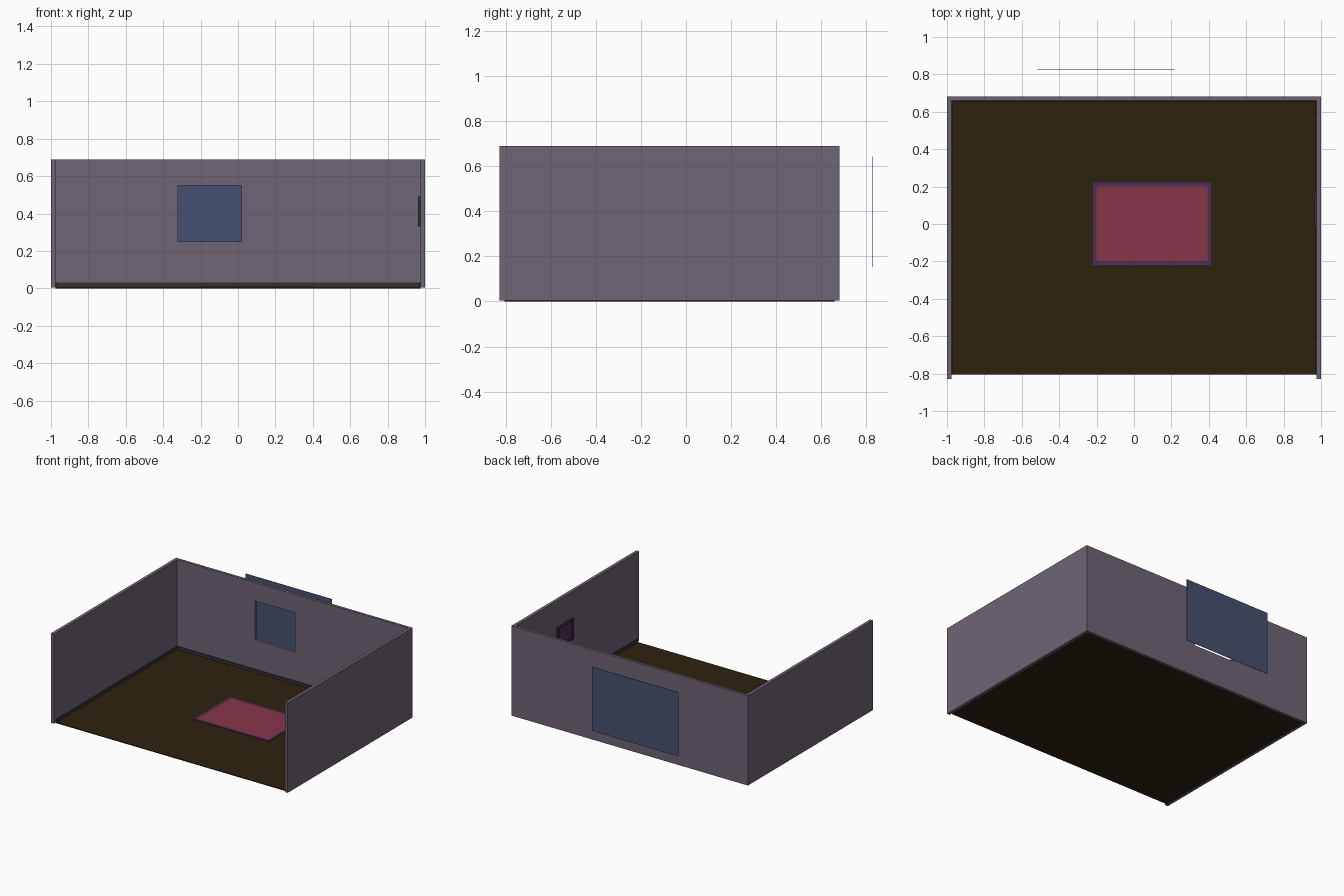
import bpy, bmesh

if "Cube" in bpy.data.objects:
    bpy.data.objects.remove(bpy.data.objects["Cube"])


def material(name, rgb):
    # sRGB 0-255 to linear
    m = bpy.data.materials.new(name)
    lin = [(c / 255 / 12.92) if c < 10 else ((c / 255 + 0.055) / 1.055) ** 2.4 for c in rgb]
    m.diffuse_color = (*lin, 1)
    m.use_nodes = True
    m.node_tree.nodes["Principled BSDF"].inputs["Base Color"].default_value = m.diffuse_color
    return m


WALL = material("mauve wall", (112, 101, 118))
FLOOR = material("dark brown wood", (47, 34, 15))
TRIM = material("charcoal trim", (54, 49, 51))
SKY = material("night blue", (70, 81, 113))
RED = material("rug red", (137, 54, 74))
PURPLE = material("deep purple", (78, 46, 88))


def finish(name, bm, mat):
    bmesh.ops.recalc_face_normals(bm, faces=bm.faces)
    me = bpy.data.meshes.new(name)
    bm.to_mesh(me)
    bm.free()
    me.materials.append(mat)
    ob = bpy.data.objects.new(name, me)
    bpy.context.collection.objects.link(ob)
    return ob


def box(name, x, y, z, mat):
    bm = bmesh.new()
    bmesh.ops.create_cube(bm, size=1)
    for v in bm.verts:
        v.co = [r[0] if c < 0 else r[1] for c, r in zip(v.co, (x, y, z))]
    return finish(name, bm, mat)


def ring(name, axis, depth, outer, inner, mat):
    """Rectangular slab with a rectangular hole; rects are (u0, u1, v0, v1)."""
    bm = bmesh.new()

    def loop(rect, d):
        u0, u1, v0, v1 = rect
        out = []
        for u, v in ((u0, v0), (u1, v0), (u1, v1), (u0, v1)):
            co = [u, v]
            co.insert(axis, d)
            out.append(bm.verts.new(co))
        return out

    loops = [loop(outer, depth[0]), loop(outer, depth[1]),
             loop(inner, depth[1]), loop(inner, depth[0])]
    for k in range(4):
        a, b = loops[k], loops[(k + 1) % 4]
        for i in range(4):
            j = (i + 1) % 4
            bm.faces.new((a[i], a[j], b[j], b[i]))
    return finish(name, bm, mat)


IN, BACK, FRONT, TOP, LOW = 0.976, 0.66, -0.828, 0.69, 0.004

# floor slab
box("floor", (-IN, IN), (-0.805, BACK), (0, 0.006), FLOOR)

# back wall with window opening
ring("back_wall", 1, (BACK, 0.681), (-1, 1, LOW, TOP), (-0.32, 0.02, 0.25, 0.55), WALL)

# side walls and their skirting
for side, s in (("left", -1), ("right", 1)):
    box(side + "_wall", sorted((s * IN, s)), (FRONT, BACK), (LOW, TOP), WALL)
    box(side + "_skirting", sorted((s * (IN - 0.006), s * IN)), (-0.805, BACK), (0.002, 0.03), TRIM)
box("back_skirting", (-IN, IN), (BACK - 0.006, BACK), (0.002, 0.03), TRIM)

# sky panel behind the window
box("sky_panel", (-0.515, 0.216), (0.826, 0.828), (0.153, 0.643), SKY)

# rug with border
ring("rug_border", 2, (0.005, 0.010), (-0.22, 0.413, -0.219, 0.221), (-0.2, 0.392, -0.199, 0.201), PURPLE)
box("rug_field", (-0.2, 0.392), (-0.199, 0.201), (0.005, 0.010), RED)

# framed picture on the right wall
ring("picture_frame", 0, (0.962, IN), (-0.02, 0.172, 0.33, 0.49), (-0.004, 0.156, 0.346, 0.474), TRIM)
box("picture", (0.968, IN), (-0.004, 0.156), (0.346, 0.474), PURPLE)
